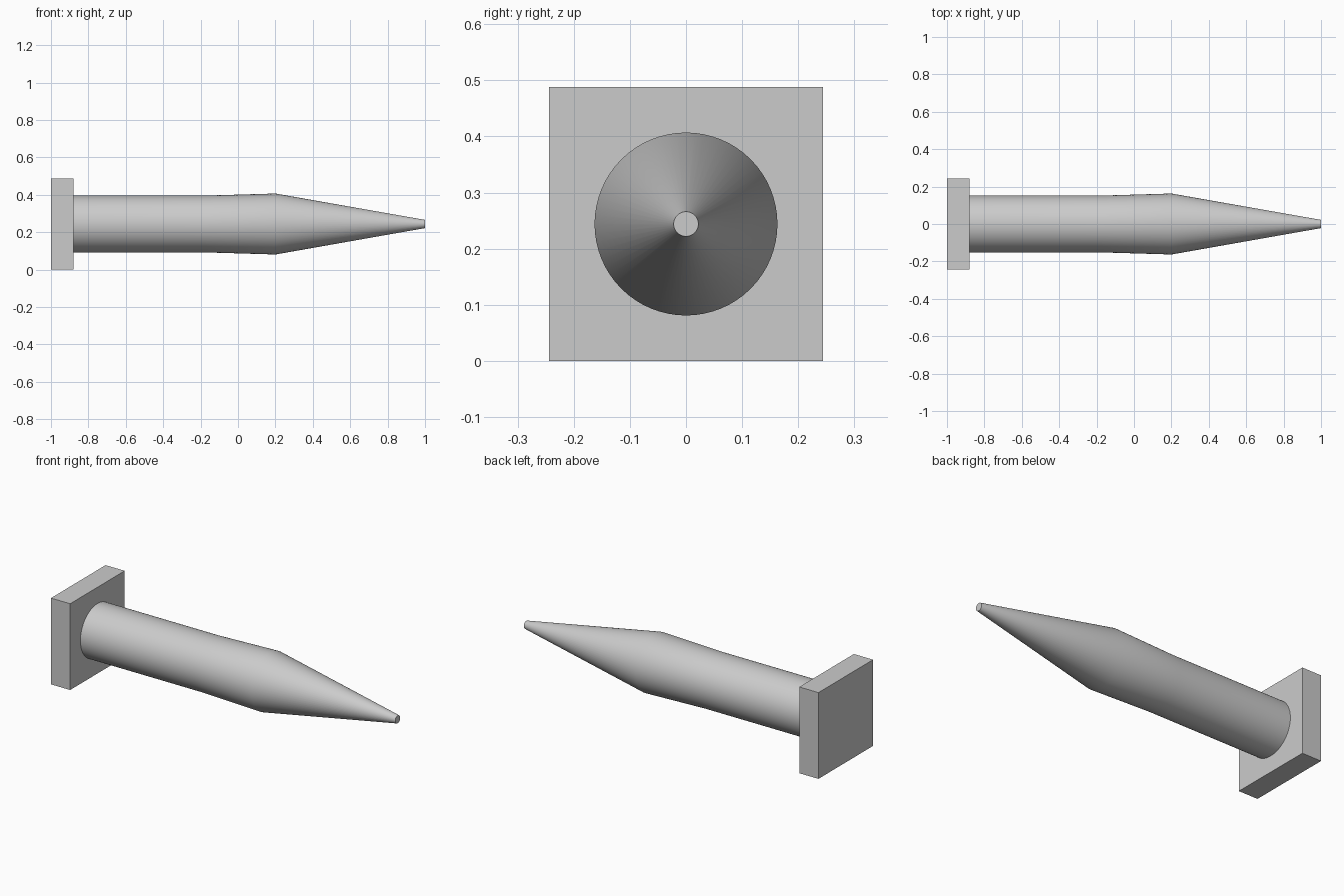
import bpy, bmesh, math

if "Cube" in bpy.data.objects:
    bpy.data.objects.remove(bpy.data.objects["Cube"])

AXIS_Z = 0.244
SEGMENTS = 64


def finish(name, bm):
    bmesh.ops.recalc_face_normals(bm, faces=bm.faces)
    mesh = bpy.data.meshes.new(name)
    bm.to_mesh(mesh)
    bm.free()
    obj = bpy.data.objects.new(name, mesh)
    bpy.context.collection.objects.link(obj)
    return obj


def lathe_x(name, profile):
    """Closed solid turned around the nail's axis from (x, radius) points."""
    bm = bmesh.new()
    rings = []
    for x, r in profile:
        rings.append([bm.verts.new((x, r * math.cos(a), AXIS_Z + r * math.sin(a)))
                      for a in (2 * math.pi * i / SEGMENTS for i in range(SEGMENTS))])
    for lo, hi in zip(rings, rings[1:]):
        for i in range(SEGMENTS):
            j = (i + 1) % SEGMENTS
            bm.faces.new((lo[i], lo[j], hi[j], hi[i]))
    bm.faces.new(rings[0])
    bm.faces.new(rings[-1])
    obj = finish(name, bm)
    bpy.ops.object.select_all(action='DESELECT')
    obj.select_set(True)
    bpy.context.view_layer.objects.active = obj
    bpy.ops.object.shade_smooth_by_angle(angle=math.radians(30))
    return obj


# Square head plate
bm = bmesh.new()
bmesh.ops.create_cube(bm, size=1)
bmesh.ops.scale(bm, vec=(0.12, 0.488, 0.488), verts=bm.verts)
bmesh.ops.translate(bm, vec=(-0.94, 0, AXIS_Z), verts=bm.verts)
finish("head", bm)

# Round shank with slight flare, then the long blunt-ended point
lathe_x("shank_and_point", [(-0.88, 0.152), (-0.17, 0.152), (0.20, 0.163), (1.0, 0.022)])
